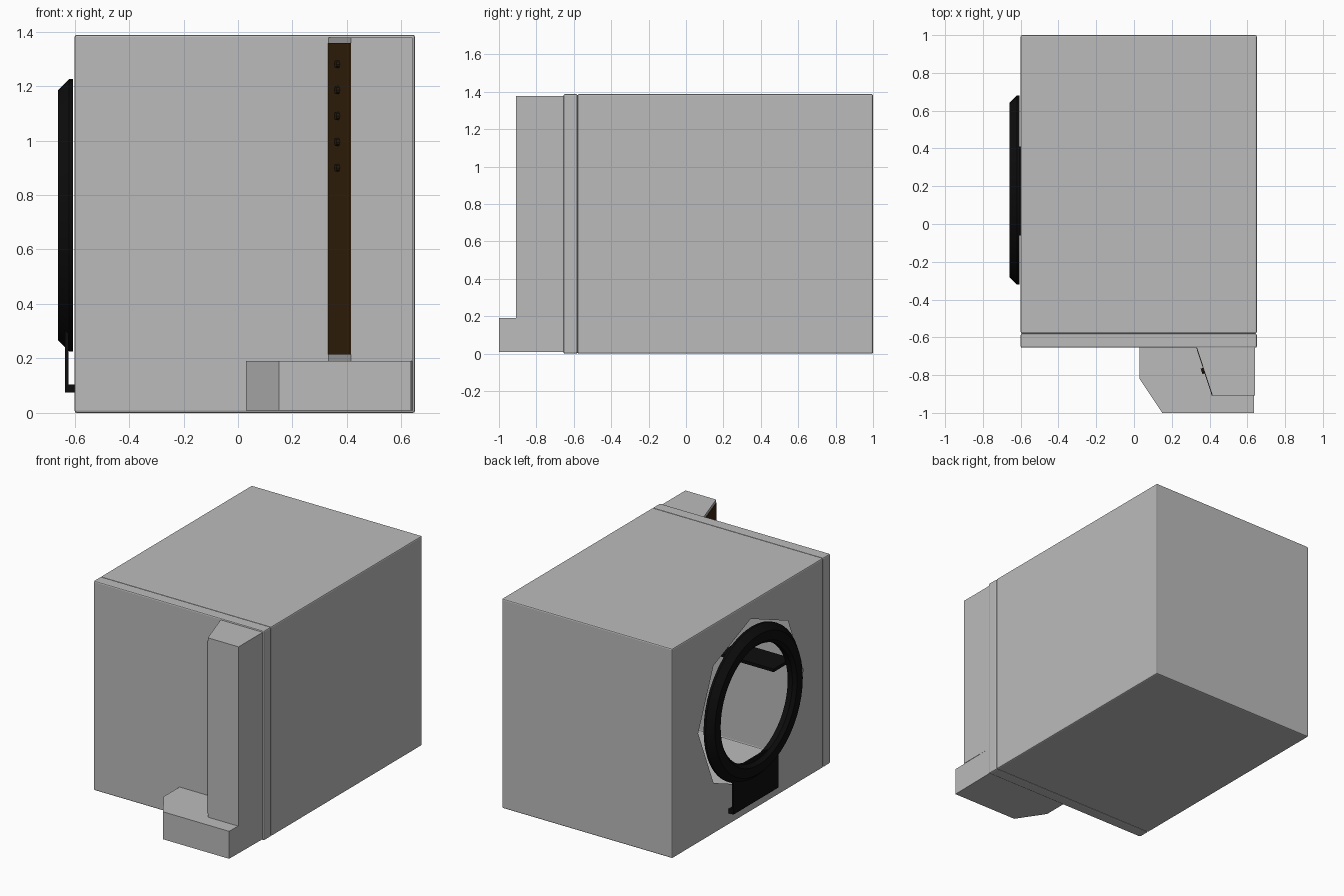
import bpy, bmesh, math

if "Cube" in bpy.data.objects:
    bpy.data.objects.remove(bpy.data.objects["Cube"])

def mat(name, r, g, b):
    m = bpy.data.materials.new(name)
    m.diffuse_color = (r, g, b, 1)
    m.use_nodes = True
    m.node_tree.nodes["Principled BSDF"].inputs["Base Color"].default_value = m.diffuse_color
    return m

GREY = mat("light_grey", 0.5, 0.5, 0.5)
BLACK = mat("near_black", 0.004, 0.004, 0.004)
BROWN = mat("dark_brown", 0.045, 0.019, 0.005)
DARK = mat("button_brown", 0.02, 0.012, 0.005)

def finish(name, bm, material, recalc=True):
    if recalc:
        bmesh.ops.recalc_face_normals(bm, faces=bm.faces)
    me = bpy.data.meshes.new(name)
    bm.to_mesh(me)
    bm.free()
    ob = bpy.data.objects.new(name, me)
    bpy.context.collection.objects.link(ob)
    me.materials.append(material)
    return ob

def box_bm(x0, x1, y0, y1, z0, z1, bevel=0):
    bm = bmesh.new()
    bmesh.ops.create_cube(bm, size=1)
    for v in bm.verts:
        v.co = ((x0 + x1) / 2 + v.co.x * (x1 - x0),
                (y0 + y1) / 2 + v.co.y * (y1 - y0),
                (z0 + z1) / 2 + v.co.z * (z1 - z0))
    if bevel:
        bmesh.ops.bevel(bm, geom=bm.edges[:], offset=bevel, segments=2,
                        profile=0.5, affect='EDGES')
    return bm

def prism(name, pts, z0, z1, material):
    bm = bmesh.new()
    f = bm.faces.new([bm.verts.new((x, y, z0)) for x, y in pts])
    r = bmesh.ops.extrude_face_region(bm, geom=[f])
    for v in r["geom"]:
        if isinstance(v, bmesh.types.BMVert):
            v.co.z = z1
    bm.faces.ensure_lookup_table()
    if f.is_valid is False or len(bm.faces) < len(pts) + 2:
        bmesh.ops.holes_fill(bm, edges=bm.edges)
    return finish(name, bm, material)

CY, CZ = 0.18, 0.725   # porthole centre

# Hollow cabinet, open behind the door, octagonal hole in the left wall
bm = box_bm(-0.6, 0.65, -0.58, 1.0, 0.0, 1.388, 0.008)
front = [f for f in bm.faces if f.normal.y < -0.99]
bmesh.ops.delete(bm, geom=front, context='FACES_ONLY')
left = max((f for f in bm.faces if f.normal.x < -0.99), key=lambda f: f.calc_area())
edges = list(left.edges)
bmesh.ops.delete(bm, geom=[left], context='FACES_ONLY')
ring = [bm.verts.new((-0.6, CY + 0.55 * math.cos(i * math.pi / 4),
                      CZ + 0.55 * math.sin(i * math.pi / 4))) for i in range(8)]
edges += [bm.edges.new((ring[i], ring[(i + 1) % 8])) for i in range(8)]
bmesh.ops.triangle_fill(bm, edges=edges, use_beauty=True, normal=(-1, 0, 0))
finish("cabinet", bm, GREY, False)

# Front door slab
finish("front_door", box_bm(-0.6, 0.65, -0.655, -0.58, 0.0, 1.388, 0.008), GREY)

# Control column and its foot
prism("control_column", [(0.33, -0.65), (0.415, -0.908), (0.64, -0.908), (0.64, -0.65)],
      0.19, 1.378, GREY)
prism("column_foot", [(0.03, -0.65), (0.03, -0.82), (0.15, -1.0), (0.635, -1.0), (0.64, -0.65)],
      0.008, 0.19, GREY)

# Brown panel on the slanted side, with five buttons
prism("brown_panel", [(0.331, -0.65), (0.328, -0.65), (0.412, -0.908), (0.416, -0.908)],
      0.215, 1.358, BROWN)
slant = math.atan2(0.085, 0.258)
for i in range(5):
    bpy.ops.mesh.primitive_cylinder_add(
        vertices=10, radius=0.015, depth=0.022,
        location=(0.368, -0.777, 0.9 + 0.095 * i),
        rotation=(0, math.pi / 2, slant))
    b = bpy.context.object
    b.name = "button_%d" % (i + 1)
    b.data.materials.append(DARK)

# Porthole ring, a chamfered profile spun about the x axis
prof = [(-0.605, 0.38), (-0.64, 0.38), (-0.66, 0.40), (-0.66, 0.46), (-0.62, 0.5), (-0.605, 0.5)]
N = 48
bm = bmesh.new()
loops = [[bm.verts.new((x, CY + r * math.cos(2 * math.pi * i / N),
                        CZ + r * math.sin(2 * math.pi * i / N))) for x, r in prof]
         for i in range(N)]
for i in range(N):
    a, b = loops[i], loops[(i + 1) % N]
    for j in range(len(prof)):
        k = (j + 1) % len(prof)
        bm.faces.new((a[j], a[k], b[k], b[j]))
o = finish("porthole_ring", bm, BLACK)
bpy.context.view_layer.objects.active = o
bpy.ops.object.select_all(action='DESELECT')
o.select_set(True)
bpy.ops.object.shade_smooth_by_angle(angle=math.radians(30))

# Bracket below the ring and shelf behind it
finish("bracket_plate", box_bm(-0.635, -0.623, -0.06, 0.41, 0.075, 0.37), BLACK)
finish("bracket_foot", box_bm(-0.635, -0.6, -0.06, 0.41, 0.075, 0.105), BLACK)
finish("inner_shelf", box_bm(-0.6, -0.2, -0.25, -0.06, 0.83, 0.85), BLACK)
